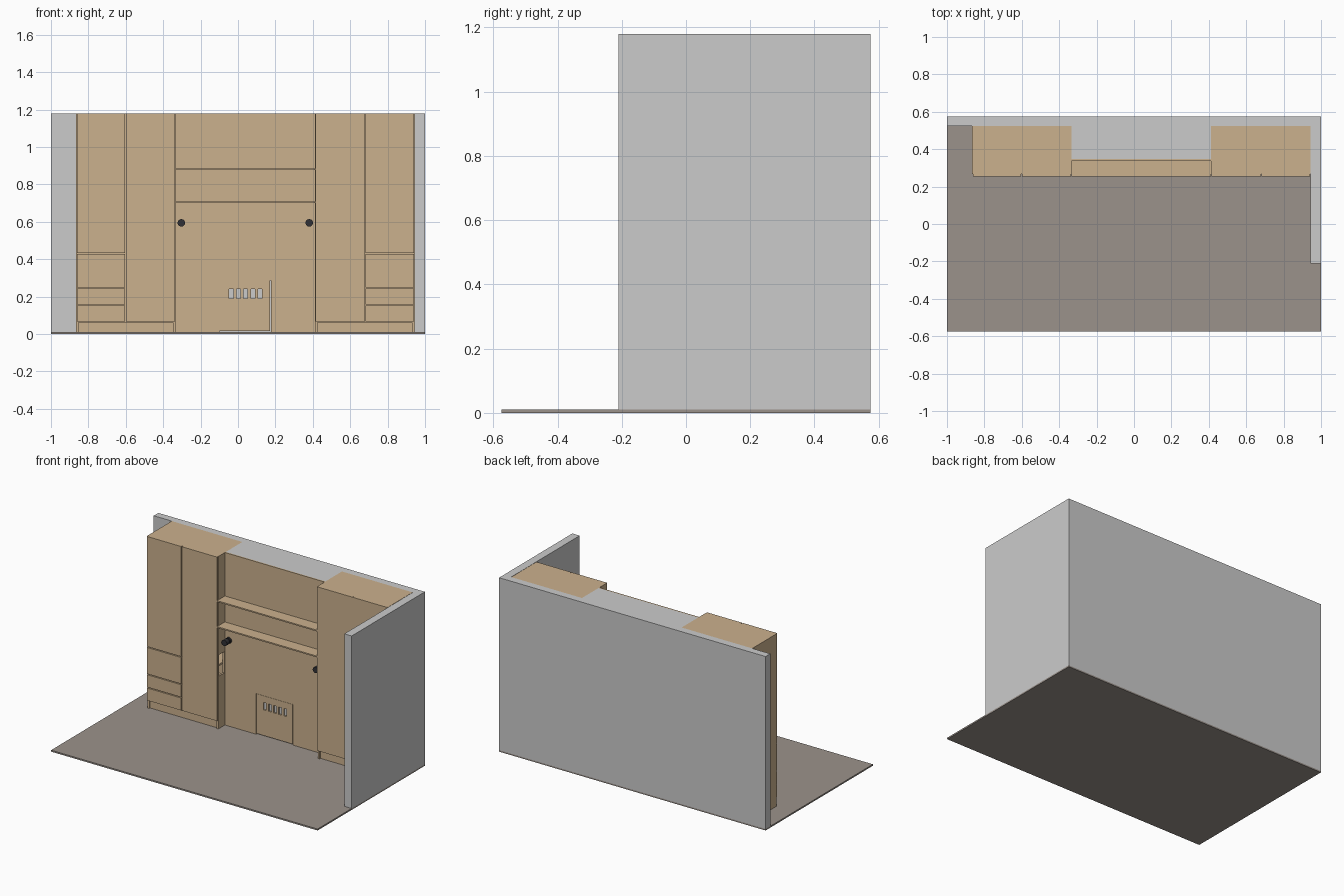
import bpy, math

if "Cube" in bpy.data.objects:
    bpy.data.objects.remove(bpy.data.objects["Cube"])

def material(name, rgb):
    m = bpy.data.materials.new(name)
    m.diffuse_color = (*rgb, 1)
    m.use_nodes = True
    m.node_tree.nodes["Principled BSDF"].inputs["Base Color"].default_value = m.diffuse_color
    return m

WOOD = material("wood", (0.60, 0.44, 0.27))
FLOOR = material("floor", (0.33, 0.29, 0.26))
DARK = material("dark_metal", (0.03, 0.03, 0.035))

def box(name, x0, x1, y0, y1, z0, z1, mat=None):
    v = [(x, y, z) for x in (x0, x1) for y in (y0, y1) for z in (z0, z1)]
    f = [(0, 1, 3, 2), (4, 6, 7, 5), (0, 4, 5, 1), (2, 3, 7, 6), (0, 2, 6, 4), (1, 5, 7, 3)]
    me = bpy.data.meshes.new(name)
    me.from_pydata(v, [], f)
    if mat:
        me.materials.append(mat)
    ob = bpy.data.objects.new(name, me)
    bpy.context.collection.objects.link(ob)
    return ob

def cut(ob, *bounds):
    """Cut a box-shaped opening and drop the cutter."""
    c = box("cutter", *bounds)
    m = ob.modifiers.new("cut", 'BOOLEAN')
    m.operation, m.solver, m.object = 'DIFFERENCE', 'EXACT', c
    dg = bpy.context.evaluated_depsgraph_get()
    me = bpy.data.meshes.new_from_object(ob.evaluated_get(dg))
    ob.modifiers.clear()
    ob.data = me
    bpy.data.objects.remove(c)

def rod(name, x, y0, y1, z, r):
    bpy.ops.mesh.primitive_cylinder_add(vertices=24, radius=r, depth=y1 - y0,
        location=(x, (y0 + y1) / 2, z), rotation=(math.pi / 2, 0, 0))
    ob = bpy.context.object
    ob.name = name
    ob.data.materials.append(DARK)
    bpy.ops.object.shade_smooth_by_angle()

H, F, BACK, FRONT, T = 1.18, 0.01, 0.525, 0.255, 0.012
L, R = -0.335, 0.413                      # alcove between the cabinets

# Room shell
box("floor", -1, 1, -0.575, 0.575, 0, F, FLOOR)
box("back_wall", -1, 1, BACK, 0.575, F, H)
box("right_wall", 0.945, 1, -0.21, BACK, F, H)
box("wall_projection", L, R, 0.348, BACK, F, H)

# Cabinets: outer edge, alcove edge, gap beside the drawers
for side, outer, inner, gap in (("left", -0.865, L, 0.006), ("right", 0.943, R, 0.002)):
    s = 1 if inner > outer else -1       # direction from outer towards alcove
    def part(name, a, b, y0, y1, z0, z1):
        xs = sorted((outer + s * a, outer + s * b))
        return box(f"{side}_cabinet_{name}", *xs, y0, y1, z0, z1, WOOD)
    w = abs(inner - outer)
    d = FRONT + T                         # back of the doors
    part("outer_side", 0, T, d, BACK, F, H)
    inner_side = part("inner_side", w - T, w, d, BACK, F, H)
    xs = sorted((inner - s * 0.05, inner + s * 0.05))
    cut(inner_side, *xs, 0.274, 0.332, 0.366, 0.51)      # bedside opening
    part("top", T, w - T, d, BACK, H - T, H)
    part("divider", 0.257, 0.257 + T, d, BACK, 0.065, H - T)
    part("back", T, w - T, BACK - T, BACK, F, H - T)
    part("plinth", T, w - T, FRONT + 0.022, FRONT + 0.034, F, 0.065)
    for i, z in enumerate((0.068, 0.155, 0.245, 0.43)):
        part(f"shelf_{i}", T, w - T, d, BACK - T, z - 0.006, z + 0.006)
    # Fronts
    part("door", 0.263 + gap / 2, w - 0.002, FRONT, d, 0.068, H)
    zs = (0.065, 0.155, 0.245, 0.43, H + 0.003)
    for i in range(4):
        part(f"drawer_front_{i}", 0.003, 0.263 - gap / 2, FRONT, d, zs[i] + 0.003, zs[i + 1] - 0.003)

# Alcove panel with access hatch and vent slots
panel = box("alcove_panel", L, R, 0.338, 0.348, F, H, WOOD)
cut(panel, -0.10, 0.177, 0.3, 0.36, 0.0, 0.286)
hatch = box("access_hatch", -0.099, 0.172, 0.338, 0.348, 0.016, 0.285, WOOD)
for i in range(5):
    x = -0.036 + i * 0.0385
    cut(hatch, x - 0.011, x + 0.011, 0.3, 0.36, 0.19, 0.24)

# Alcove shelves
for i, z in enumerate((0.70, 0.876)):
    box(f"alcove_shelf_{i}", L, R, FRONT, 0.338, z, z + 0.009, WOOD)

# Reading lamps
for side, x in (("left", -0.303), ("right", 0.381)):
    rod(f"{side}_lamp_base", x, 0.325, 0.338, 0.594, 0.02)
    rod(f"{side}_lamp_neck", x, 0.31, 0.33, 0.594, 0.012)
    rod(f"{side}_lamp_head", x, 0.285, 0.315, 0.594, 0.02)
